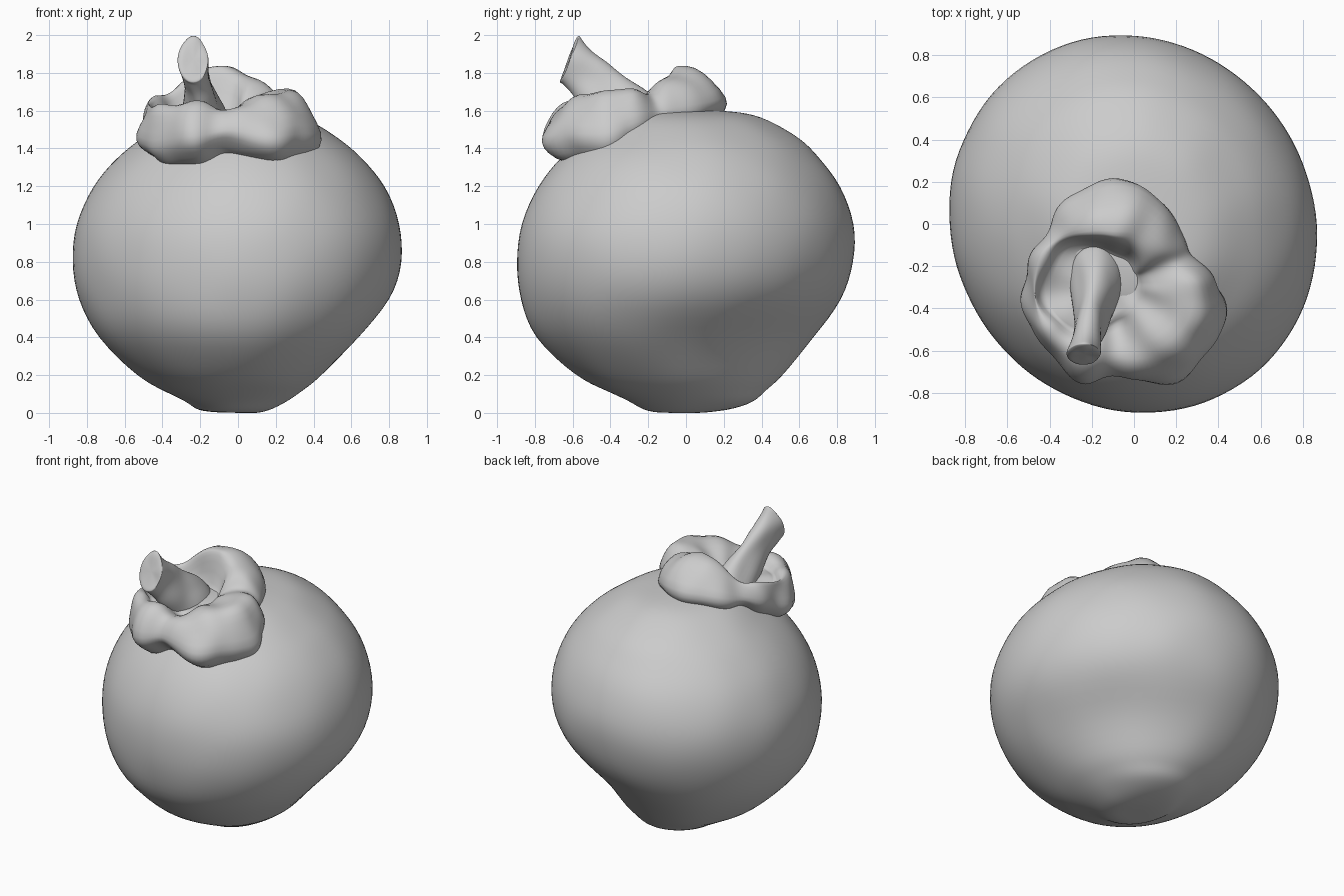
import bpy, bmesh, math
from mathutils import Vector, noise

cube = bpy.data.objects.get("Cube")
if cube:
    bpy.data.objects.remove(cube)

grey = bpy.data.materials.new("matte_grey")
grey.use_nodes = True
grey.diffuse_color = (0.6, 0.6, 0.6, 1)
bsdf = next(n for n in grey.node_tree.nodes if n.type == 'BSDF_PRINCIPLED')
bsdf.inputs["Base Color"].default_value = (0.6, 0.6, 0.6, 1)
bsdf.inputs["Roughness"].default_value = 0.8


def spline(rows, steps):
    """Catmull-Rom interpolation through rows of numbers."""
    n, out = len(rows), []
    for i in range(n - 1):
        a, b, c, d = (rows[min(max(i + k, 0), n - 1)] for k in (-1, 0, 1, 2))
        for s in range(steps):
            t = s / steps
            out.append([0.5 * (2 * q + (r - p) * t + (2 * p - 5 * q + 4 * r - u) * t * t
                               + (3 * q - p - 3 * r + u) * t ** 3)
                        for p, q, r, u in zip(a, b, c, d)])
    out.append(list(rows[-1]))
    return out


def loft(name, rings, bumps=0.0, scale=5.0):
    """Skin closed rings, cap both ends with fans, add gentle lumps and smooth."""
    bm = bmesh.new()
    loops = [[bm.verts.new(p) for p in ring] for ring in rings]
    n = len(loops[0])
    for a, b in zip(loops, loops[1:]):
        for i in range(n):
            bm.faces.new((a[i], a[(i + 1) % n], b[(i + 1) % n], b[i]))
    for loop in (loops[0], loops[-1]):
        middle = bm.verts.new(sum((v.co for v in loop), Vector()) / n)
        for i in range(n):
            bm.faces.new((loop[i], loop[(i + 1) % n], middle))
    bmesh.ops.recalc_face_normals(bm, faces=bm.faces[:])
    bm.normal_update()
    for v, nrm in [(v, v.normal.copy()) for v in bm.verts]:
        v.co += nrm * bumps * noise.noise(v.co * scale)
    me = bpy.data.meshes.new(name)
    bm.to_mesh(me)
    bm.free()
    me.materials.append(grey)
    ob = bpy.data.objects.new(name, me)
    bpy.context.collection.objects.link(ob)
    for p in me.polygons:
        p.use_smooth = True
    ob.modifiers.new("Smooth", 'SUBSURF').levels = 1


# Fruit body: height, then x and y extents of each level
body_levels = [
    (0.00, -0.12, 0.08, -0.14, 0.08), (0.015, -0.21, 0.16, -0.22, 0.22),
    (0.06, -0.27, 0.26, -0.30, 0.35), (0.12, -0.39, 0.35, -0.43, 0.42),
    (0.20, -0.53, 0.45, -0.58, 0.52), (0.40, -0.735, 0.66, -0.79, 0.70),
    (0.60, -0.835, 0.80, -0.87, 0.82), (0.80, -0.87, 0.86, -0.89, 0.88),
    (1.00, -0.85, 0.85, -0.865, 0.88), (1.20, -0.76, 0.77, -0.775, 0.81),
    (1.35, -0.63, 0.65, -0.66, 0.70), (1.45, -0.51, 0.53, -0.55, 0.60),
    (1.55, -0.36, 0.38, -0.42, 0.43), (1.59, -0.24, 0.24, -0.32, 0.29),
    (1.605, -0.10, 0.10, -0.20, 0.12)]


def body_ring(z, x0, x1, y0, y1, n=56):
    ring = []
    for i in range(n):
        a = math.tau * i / n
        # flattened patch on the lower back left, on a slightly oval section
        dent = 0.11 * max(0, math.cos(a - math.pi / 4)) ** 2 * math.exp(-((z - 0.36) / 0.18) ** 2)
        r = 1.009 - 0.033 * math.sin(2 * a) - dent
        ring.append(((x0 + x1) / 2 + r * (x1 - x0) / 2 * math.cos(a),
                     (y0 + y1) / 2 + r * (y1 - y0) / 2 * math.sin(a), max(z, 0)))
    return ring


loft("fruit_body", [body_ring(*row) for row in spline(body_levels, 2)], 0.006, 4)

# Calyx: angle, outer radius, outer height, rim radius, rim height, inner radius
lobes = [
    (0, 0.50, 1.45, 0.36, 1.71, 0.14), (18, 0.39, 1.53, 0.28, 1.70, 0.14),
    (32, 0.40, 1.55, 0.27, 1.76, 0.14), (60, 0.47, 1.56, 0.26, 1.82, 0.16),
    (90, 0.50, 1.585, 0.23, 1.86, 0.18), (120, 0.45, 1.57, 0.27, 1.81, 0.23),
    (145, 0.39, 1.54, 0.34, 1.69, 0.29), (170, 0.41, 1.47, 0.37, 1.67, 0.32),
    (195, 0.44, 1.39, 0.38, 1.64, 0.33), (215, 0.45, 1.36, 0.37, 1.62, 0.31),
    (235, 0.475, 1.37, 0.36, 1.63, 0.28), (255, 0.50, 1.38, 0.35, 1.64, 0.24),
    (275, 0.45, 1.44, 0.33, 1.61, 0.19), (300, 0.56, 1.38, 0.37, 1.66, 0.17),
    (325, 0.57, 1.38, 0.40, 1.69, 0.15), (345, 0.59, 1.37, 0.40, 1.72, 0.14)]
hub = Vector((-0.10, -0.28, 0))
columns = []
for ang, ro, zo, rr, zr, ri in spline(lobes + [(360,) + lobes[0][1:]], 4)[:-1]:
    h = zr - zo
    profile = [(ro * 0.7, zo - 0.08), (ro * 0.88, zo - 0.03), (ro * 0.98, zo + 0.02),
               (ro * 1.01, zo + 0.30 * h), (0.7 * ro + 0.3 * rr, zo + 0.65 * h),
               (0.35 * ro + 0.65 * rr, zo + 0.90 * h), (rr, zr),
               (0.5 * (rr + ri), zr - 0.01), (ri, zr - 0.06),
               (ri * 0.93, 1.60), (ri * 0.6, 1.57)]
    c, s = math.cos(math.radians(ang)), math.sin(math.radians(ang))
    columns.append([hub + Vector((r * c, r * s, z)) for r, z in profile])
loft("calyx_lobes", list(zip(*columns)), 0.045, 6)

# Stem: centre x, lower y and z, upper y and z, half width
stem_sections = [
    (-0.18, -0.42, 1.46, -0.08, 1.56, 0.14), (-0.18, -0.46, 1.50, -0.15, 1.66, 0.12),
    (-0.19, -0.52, 1.56, -0.26, 1.735, 0.09), (-0.205, -0.57, 1.64, -0.37, 1.81, 0.073),
    (-0.225, -0.61, 1.70, -0.48, 1.90, 0.072), (-0.235, -0.65, 1.745, -0.55, 1.985, 0.085),
    (-0.235, -0.665, 1.75, -0.57, 2.0, 0.083), (-0.235, -0.655, 1.78, -0.595, 1.97, 0.06)]


def stem_ring(x, yb, zb, yt, zt, w, n=20):
    ring = []
    for i in range(n):
        a = math.tau * i / n
        t = 0.5 + 0.5 * math.sin(a)
        ring.append((x + w * math.cos(a), yb + (yt - yb) * t, zb + (zt - zb) * t))
    return ring


loft("stem", [stem_ring(*row) for row in spline(stem_sections, 2)], 0.02, 9)
